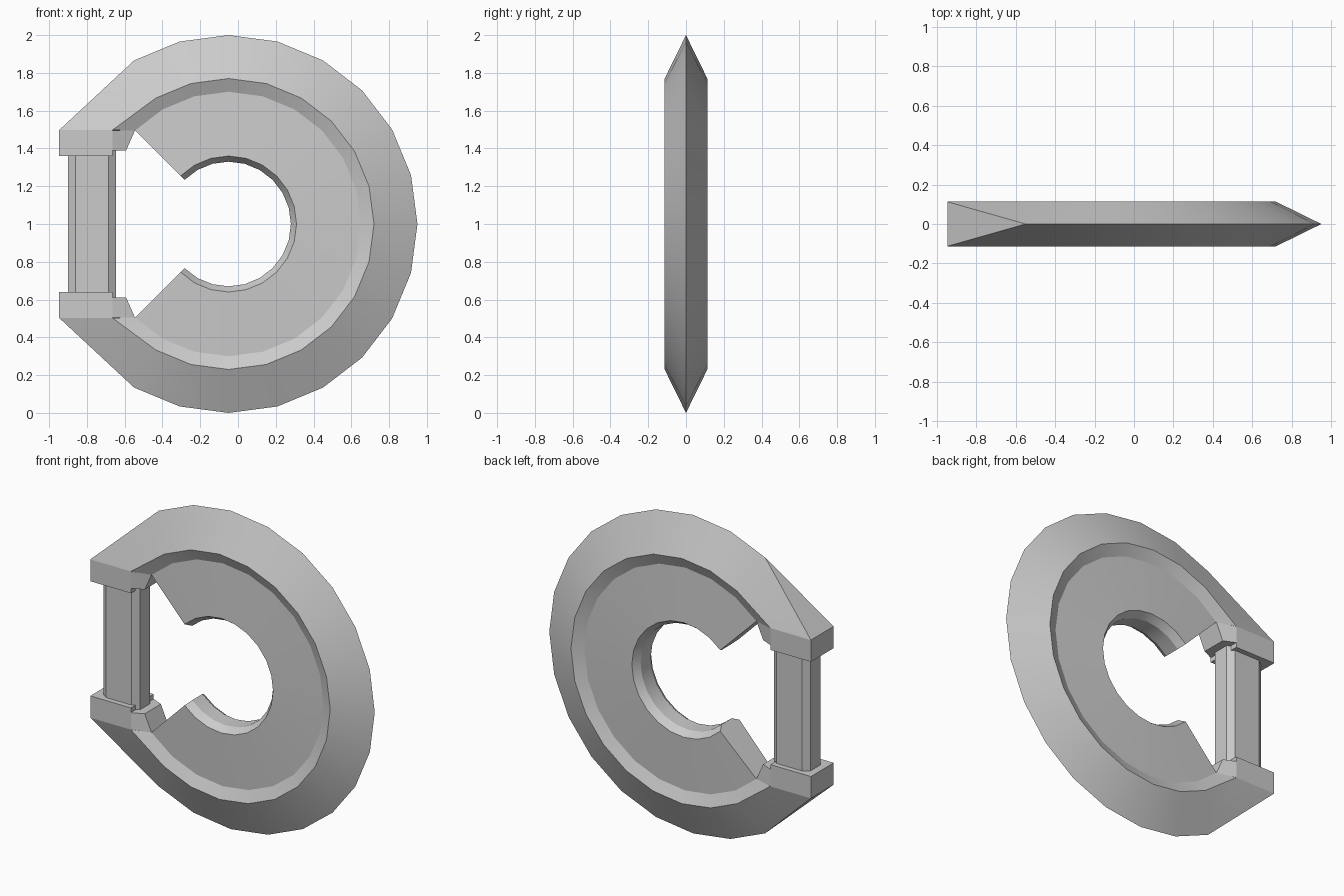
import bpy
import bmesh
from math import radians, sin, cos

cube = bpy.data.objects.get("Cube")
if cube:
    bpy.data.objects.remove(cube)

grey = bpy.data.materials.new("plain_grey")
grey.use_nodes = True
grey.diffuse_color = (0.6, 0.6, 0.6, 1)
grey.node_tree.nodes["Principled BSDF"].inputs["Base Color"].default_value = (0.6, 0.6, 0.6, 1)

CX, CZ = -0.05, 1.0   # centre of the disc
HALF = 0.113          # half thickness of the rim


def finish(name, bm):
    bmesh.ops.remove_doubles(bm, verts=bm.verts, dist=0.0005)
    bmesh.ops.recalc_face_normals(bm, faces=bm.faces)
    mesh = bpy.data.meshes.new(name)
    bm.to_mesh(mesh)
    bm.free()
    mesh.materials.append(grey)
    obj = bpy.data.objects.new(name, mesh)
    bpy.context.collection.objects.link(obj)
    bpy.ops.object.select_all(action="DESELECT")
    obj.select_set(True)
    bpy.context.view_layer.objects.active = obj
    bpy.ops.object.shade_smooth_by_angle(angle=radians(20))


def loft(name, sections, caps):
    """Skin closed sections; caps lists the point indices of each end face."""
    bm = bmesh.new()
    rings = [[bm.verts.new(p) for p in s] for s in sections]
    n = len(rings[0])
    for a, b in zip(rings, rings[1:]):
        for i in range(n):
            j = (i + 1) % n
            bm.faces.new((a[i], a[j], b[j], b[i]))
    for ring in (rings[0], rings[-1]):
        for cap in caps:
            bm.faces.new([ring[i] for i in cap])
    finish(name, bm)


# Open disc: knife-edged rim, inner bevel, thick web and bevelled hole
half = [(1.0, 0), (0.77, HALF), (0.70, 0.08), (0.36, 0.095), (0.33, 0.05)]
profile = [(r, -y) for r, y in half] + [(r, y) for r, y in reversed(half)]


def disc_section(deg):
    a = radians(deg)
    pts = [[CX + r * cos(a), y, CZ + r * sin(a)] for r, y in profile]
    if abs(deg) == 135:   # rim ends stretch out to meet the grip mounts
        s = 1 if deg > 0 else -1
        for i, side in ((0, -1), (9, 1)):
            pts[i] = [-0.947, side * HALF, CZ + s * 0.497]
        for i, side in ((1, -1), (8, 1)):
            pts[i] = [-0.665, side * HALF, CZ + s * 0.497]
    return pts


loft("blade_disc", [disc_section(d) for d in range(-135, 136, 15)],
     [(0, 1, 2, 7, 8, 9), (2, 3, 4, 5, 6, 7)])

# Grip mounts: a square block and a tapering inner wedge at each rim end
for s, label in ((1, "upper"), (-1, "lower")):
    def mount(x0, x1, y0, y1, z, tip=None):
        return [(x0, -y0, CZ + s * z), (x1, -y1, CZ + s * z),
                (x1, y1, CZ + s * z), (x0, y0, CZ + s * z)]

    quad = [(0, 1, 2, 3)]
    loft(label + "_grip_block",
         [mount(-0.947, -0.665, HALF, HALF, 0.36),
          mount(-0.947, -0.665, HALF, HALF, 0.497)], quad)
    loft(label + "_inner_wedge",
         [mount(-0.665, -0.592, HALF, 0.08, 0.39),
          mount(-0.665, -0.545, HALF, 0.08, 0.496)], quad)

# Grip: upright bar with chamfered corners
corner = [(0.128, 0.05), (0.088, 0.08)]
outline = corner + [(-x, y) for x, y in reversed(corner)]
outline += [(-x, -y) for x, y in outline]
loft("grip_bar", [[(-0.773 + x, y, CZ + z) for x, y in outline] for z in (-0.395, 0.395)],
     [range(8)])
